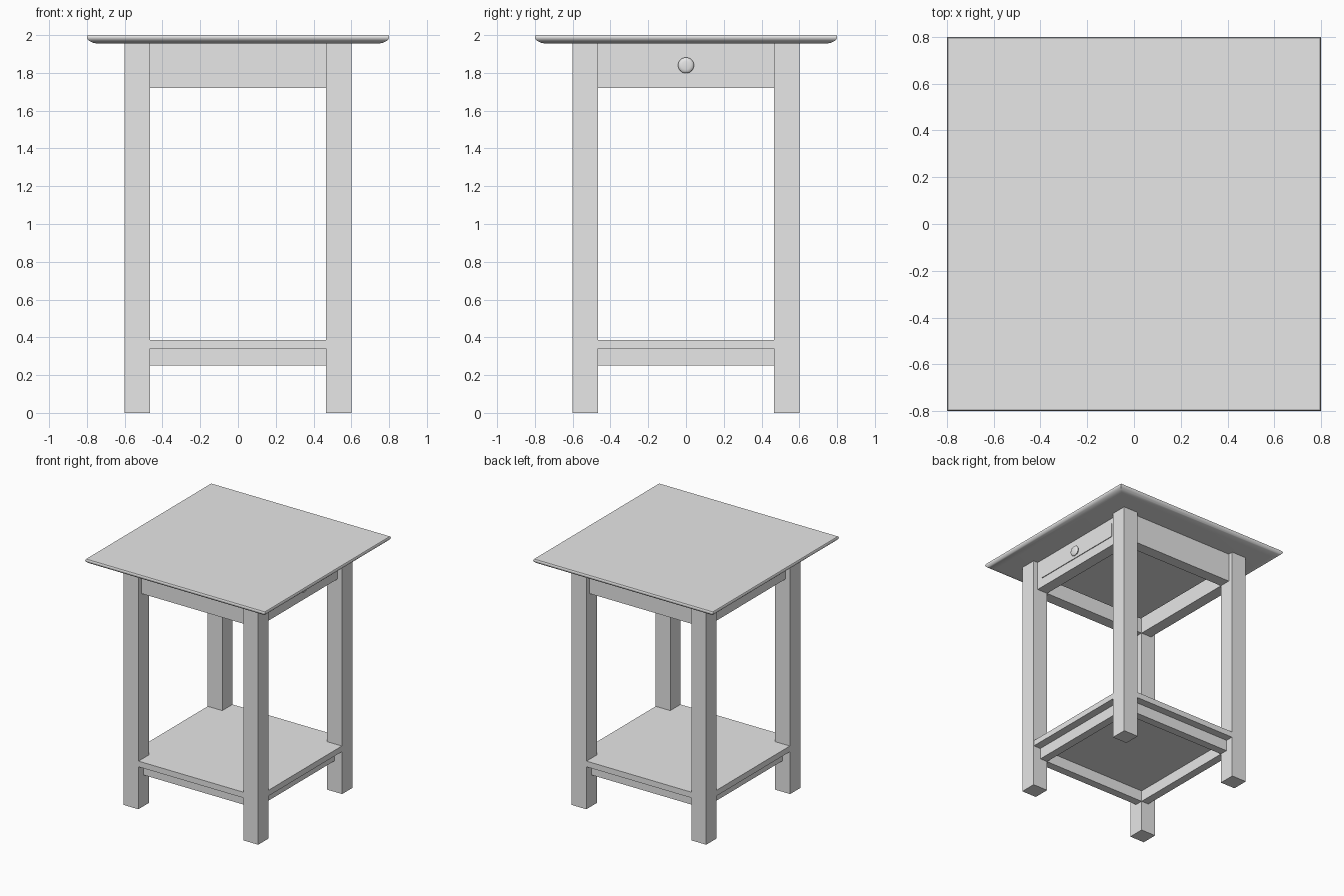
import bpy, bmesh, math
from mathutils import Matrix

cube = bpy.data.objects.get("Cube")
if cube:
    bpy.data.objects.remove(cube, do_unlink=True)

grey = bpy.data.materials.new("light_grey")
grey.use_nodes = True
grey.diffuse_color = (0.8, 0.8, 0.8, 1)
grey.node_tree.nodes["Principled BSDF"].inputs["Base Color"].default_value = (0.8, 0.8, 0.8, 1)

OUTER, INNER = 0.60, 0.467      # outer and inner faces of the legs
TOP_UNDERSIDE = 1.955


def finish(name, bm, smooth=False):
    bmesh.ops.recalc_face_normals(bm, faces=bm.faces[:])
    mesh = bpy.data.meshes.new(name)
    bm.to_mesh(mesh)
    bm.free()
    mesh.materials.append(grey)
    obj = bpy.data.objects.new(name, mesh)
    bpy.context.collection.objects.link(obj)
    if smooth:
        bpy.ops.object.select_all(action='DESELECT')
        obj.select_set(True)
        bpy.context.view_layer.objects.active = obj
        bpy.ops.object.shade_smooth_by_angle(angle=math.radians(40))
    return obj


def box(name, x, y, z, turn=0.0):
    """Box from three (min, max) ranges, turned about the z axis."""
    bm = bmesh.new()
    bmesh.ops.create_cube(bm, size=1)
    for v in bm.verts:
        v.co = [r[0] + (c + 0.5) * (r[1] - r[0]) for c, r in zip(v.co, (x, y, z))]
    bm.transform(Matrix.Rotation(turn, 4, 'Z'))
    return finish(name, bm)


def loft(name, rings):
    """Skin a list of equal-length point rings and cap both ends."""
    bm = bmesh.new()
    loops = [[bm.verts.new(p) for p in ring] for ring in rings]
    n = len(loops[0])
    for a, b in zip(loops, loops[1:]):
        for i in range(n):
            j = (i + 1) % n
            bm.faces.new((a[i], a[j], b[j], b[i]))
    bm.faces.new(loops[0][::-1])
    bm.faces.new(loops[-1])
    return finish(name, bm, True)


# Table top with a rounded-under edge
edge = [(0.735, 1.955), (0.75, 1.956), (0.765, 1.959), (0.778, 1.964),
        (0.789, 1.971), (0.797, 1.979), (0.80, 1.987), (0.799, 1.994), (0.795, 2.0)]
loft("table_top", [[(-h, -h, z), (h, -h, z), (h, h, z), (-h, h, z)] for h, z in edge])

# Four legs
for sx, side in ((-1, "right"), (1, "left")):
    for sy, end in ((-1, "front"), (1, "back")):
        box(f"{end}_{side}_leg", sorted((sx * INNER, sx * OUTER)),
            sorted((sy * INNER, sy * OUTER)), (0, TOP_UNDERSIDE))

# Aprons under the top and stretchers under the shelf
for i, side in enumerate(("front", "left", "back", "right")):
    turn = i * math.pi / 2
    box(f"{side}_apron", (-INNER, INNER), (-0.56, -INNER), (1.72, TOP_UNDERSIDE), turn)
    box(f"{side}_stretcher", (-INNER, INNER), (-0.533, -INNER), (0.25, 0.34), turn)

# Shelf notched around the legs
s, n = 0.597, INNER
outline = [(-n, -s), (n, -s), (n, -n), (s, -n), (s, n), (n, n),
           (n, s), (-n, s), (-n, n), (-s, n), (-s, -n), (-n, -n)]
loft("shelf", [[(x, y, z) for x, y in outline] for z in (0.34, 0.386)])

# Drawer box and thin drawer front on the left side
box("drawer_box", (-0.41, INNER), (-0.41, 0.41), (1.80, 1.905))
box("drawer_front", (0.555, 0.566), (-0.41, 0.41), (1.795, 1.905))

# Turned drawer knob
knob = [(0.022, 0.560), (0.020, 0.574), (0.030, 0.578), (0.040, 0.583),
        (0.042, 0.588), (0.039, 0.593), (0.030, 0.597), (0.022, 0.599)]
SEG = 32
loft("drawer_knob", [[(x, r * math.cos(2 * math.pi * k / SEG),
                       1.84 + r * math.sin(2 * math.pi * k / SEG)) for k in range(SEG)]
                     for r, x in knob])
